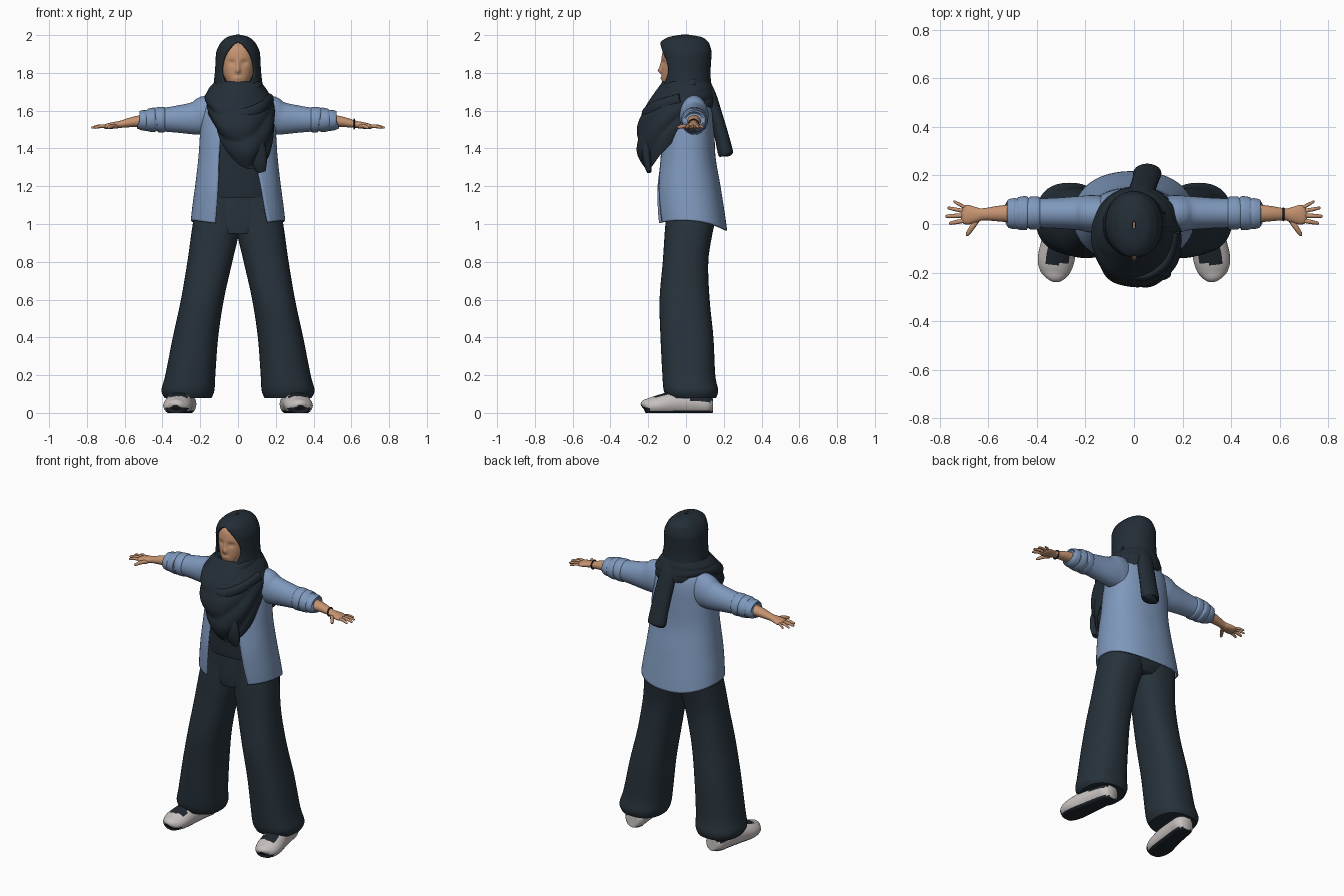
import bpy, bmesh
from math import sin, cos, asin, pi, exp, copysign
from mathutils import Vector

cube = bpy.data.objects.get("Cube")
if cube:
    bpy.data.objects.remove(cube, do_unlink=True)


def material(name, r, g, b):
    mat = bpy.data.materials.new(name)
    colour = [(c / 255) ** 2.2 for c in (r, g, b)] + [1]
    mat.use_nodes = True
    mat.diffuse_color = colour
    bsdf = next(n for n in mat.node_tree.nodes if n.type == "BSDF_PRINCIPLED")
    bsdf.inputs["Base Color"].default_value = colour
    return mat


SCARF = material("charcoal scarf", 40, 49, 57)
TROUSER = material("dark slate trousers", 43, 53, 61)
DENIM = material("soft blue denim", 126, 151, 187)
SKIN = material("warm skin", 196, 146, 112)
SHOE = material("pale grey shoe", 198, 192, 190)
SOLE = material("near black rubber", 37, 43, 50)


def resample(rows, steps=5):
    """Smooth Catmull-Rom interpolation through rows of numbers."""
    out = []
    for i in range(len(rows) - 1):
        quad = rows[max(i - 1, 0)], rows[i], rows[i + 1], rows[min(i + 2, len(rows) - 1)]
        for k in range(steps):
            t = k / steps
            out.append([b + t / 2 * (c - a + t * (2 * a - 5 * b + 4 * c - d + t * (3 * (b - c) + d - a)))
                        for a, b, c, d in zip(*quad)])
    return out + [list(rows[-1])]


def build(name, rings, mat, closed=True, caps=True, thick=0):
    """Bridge consecutive rings of points into one smooth object."""
    bm = bmesh.new()
    loops = [[bm.verts.new(p) for p in ring] for ring in rings]
    count = len(loops[0])
    for low, high in zip(loops, loops[1:]):
        for j in range(count if closed else count - 1):
            k = (j + 1) % count
            bm.faces.new((low[j], low[k], high[k], high[j]))
    if caps:
        bm.faces.new(loops[0][::-1])
        bm.faces.new(loops[-1])
    bmesh.ops.remove_doubles(bm, verts=bm.verts, dist=0.0002)
    bmesh.ops.recalc_face_normals(bm, faces=bm.faces)
    mesh = bpy.data.meshes.new(name)
    bm.to_mesh(mesh)
    bm.free()
    mesh.materials.append(mat)
    obj = bpy.data.objects.new(name, mesh)
    bpy.context.collection.objects.link(obj)
    bpy.ops.object.select_all(action="DESELECT")
    obj.select_set(True)
    bpy.context.view_layer.objects.active = obj
    bpy.ops.object.shade_smooth_by_angle(angle=1.0)
    if thick:
        solid = obj.modifiers.new("cloth thickness", "SOLIDIFY")
        solid.thickness, solid.offset = thick, 0
    return obj


def power(value, p):
    return copysign(abs(value) ** p, value)


def oval_point(t, half, front, back, p):
    """Point of a rounded cross-section, angle measured from the front."""
    mid, depth = (front + back) / 2, (back - front) / 2
    return half * power(sin(t), p), mid - depth * power(cos(t), p)


def column(name, rows, mat, p=0.85, n=40, side=1):
    """Upright loft from rows of z, x min, x max, y front, y back."""
    rings = []
    for z, x0, x1, front, back in resample(rows):
        points = [oval_point(2 * pi * j / n, (x1 - x0) / 2, front, back, p) for j in range(n)]
        rings.append([Vector((side * (x + (x0 + x1) / 2), y, z)) for x, y in points])
    return build(name, rings, mat)


def open_shell(name, rows, mat, p, hem=0, n=56):
    """Cloth shell open at the front: z, half width, front, back, right and left gap."""
    rings = []
    for z, half, front, back, right, left in resample(rows):
        start = asin(min(1, max(0, left) / half) ** (1 / p))
        end = 2 * pi - asin(min(1, max(0, right) / half) ** (1 / p))
        fade = hem * min(1, max(0, (1.2 - z) / 0.2))
        ring = []
        for j in range(n + 1):
            t = start + (end - start) * j / n
            x, y = oval_point(t, half, front, back, p)
            ring.append(Vector((x, y, z + fade * (sin(t) ** 2 - (1 - cos(t)) / 2))))
        rings.append(ring)
    return build(name, rings, mat, closed=False, caps=False, thick=0.01)


def tube(name, stations, mat, ref=(0, 0, 1), side=1, n=20, floor=False):
    """Oval tube along a path of x, y, z, half width, half height."""
    rows = resample(stations)
    centres = [Vector(r[:3]) for r in rows]
    rings = []
    for i, row in enumerate(rows):
        along = (centres[min(i + 1, len(rows) - 1)] - centres[max(i - 1, 0)]).normalized()
        across = along.cross(Vector(ref)).normalized()
        up = across.cross(along)
        ring = []
        for j in range(n):
            t = 2 * pi * j / n
            point = centres[i] + across * row[3] * cos(t) + up * row[4] * sin(t)
            ring.append(Vector((side * point.x, point.y, max(point.z, 0) if floor else point.z)))
        rings.append(ring)
    return build(name, rings, mat)


# Wide trousers
LEG = [(.08, .14, .39, -.10, .16), (.12, .125, .405, -.118, .17), (.2, .12, .385, -.125, .155),
       (.4, .105, .345, -.135, .145), (.6, .075, .302, -.14, .125), (.8, .03, .268, -.123, .118),
       (.95, -.005, .247, -.113, .14), (1.05, -.02, .23, -.105, .16), (1.16, -.02, .2, -.1, .14)]
SHOE_PATH = [(.33, -.228, .03, .02, .015), (.328, -.218, .035, .045, .035), (.325, -.19, .035, .065, .045),
             (.32, -.14, .04, .076, .056), (.305, -.05, .05, .07, .068), (.29, .05, .05, .064, .066),
             (.28, .11, .045, .06, .06), (.277, .14, .045, .04, .045)]
# Arms run outward along x
SLEEVE = [(.09, .04, 1.575, .07, .11), (.17, .042, 1.572, .077, .107), (.23, .045, 1.56, .07, .087),
          (.32, .045, 1.555, .063, .072), (.4, .045, 1.552, .06, .062)]
CUFF = [(.385, .045, 1.552, .055, .056), (.392, .045, 1.552, .067, .067), (.425, .045, 1.552, .068, .066),
        (.435, .045, 1.551, .062, .06), (.445, .045, 1.551, .07, .065), (.475, .043, 1.55, .067, .06),
        (.483, .043, 1.55, .061, .054), (.492, .043, 1.549, .064, .056), (.518, .043, 1.547, .058, .05),
        (.522, .043, 1.547, .045, .04)]
FOREARM = [(.48, .043, 1.546, .04, .036), (.55, .043, 1.541, .033, .028), (.62, .04, 1.528, .025, .019),
           (.645, .038, 1.524, .03, .018), (.68, .038, 1.519, .04, .016), (.7, .04, 1.516, .038, .013),
           (.71, .041, 1.515, .028, .008)]
FINGERS = [("little", .69, .065, .74, .092, .007), ("ring", .695, .052, .764, .066, .008),
           ("middle", .7, .035, .772, .032, .009), ("index", .695, .015, .757, .003, .009),
           ("thumb", .645, .018, .687, -.043, .011)]
for label, side in (("left", 1), ("right", -1)):
    column(label + "_trouser_leg", LEG, TROUSER, side=side)
    shoe = tube(label + "_shoe", SHOE_PATH, SHOE, side=side, n=32, floor=True)
    shoe.data.materials.append(SOLE)
    for face in shoe.data.polygons:
        x, y, z = face.center
        laces = z > .06 and y > -.165 and abs(abs(x) - .315) < .045
        face.material_index = int(z < .01 or laces or (y < -.19 and z < .03))
    tube(label + "_sleeve", SLEEVE, DENIM, side=side, n=32)
    tube(label + "_rolled_cuff", CUFF, DENIM, side=side, n=32)
    tube(label + "_forearm_and_palm", FOREARM, SKIN, side=side)
    for finger, x0, y0, x1, y1, r in FINGERS:
        mid = ((x0 + x1) / 2, (y0 + y1) / 2, 1.518, r, r)
        tube(label + "_" + finger + "_finger",
             [(x0, y0, 1.516, r, r), mid, (x1, y1, 1.51, r * .7, r * .7), (x1 + .003, y1, 1.509, .001, .001)],
             SKIN, side=side, n=10)
column("trouser_waist", [(.95, -.12, .12, -.105, .12), (1.03, -.215, .215, -.106, .16),
                         (1.2, -.19, .19, -.1, .13)], TROUSER)
bpy.ops.mesh.primitive_torus_add(location=(.615, .04, 1.529), rotation=(0, pi / 2, 0),
                                 major_radius=.025, minor_radius=.004)
bracelet = bpy.context.object
bracelet.name = "bracelet"
bracelet.data.materials.append(SOLE)

# Inner top and open jacket
column("inner_top", [(1.145, -.19, .19, -.115, .13), (1.16, -.195, .195, -.12, .135),
                     (1.35, -.18, .18, -.122, .13), (1.5, -.17, .17, -.12, .12),
                     (1.62, -.13, .13, -.08, .1), (1.75, -.06, .06, -.05, .07)], SCARF)
open_shell("jacket", [(1.0, .245, -.155, .213, .12, .155), (1.08, .237, -.16, .2, .113, .14),
                      (1.2, .222, -.16, .178, .105, .12), (1.35, .205, -.14, .152, .1, .09),
                      (1.48, .196, -.125, .146, .09, .08), (1.58, .187, -.1, .142, .07, .07),
                      (1.65, .16, -.075, .13, .05, .05), (1.69, .11, -.05, .11, .03, .03),
                      (1.72, .07, -.03, .09, .02, .02)], DENIM, .88, hem=.035)

# Face with nose, lips, brow and eye sockets
face = column("face", [(1.7, -.02, .02, -.09, .0), (1.722, -.04, .04, -.117, .02), (1.75, -.058, .058, -.126, .03),
                       (1.79, -.078, .078, -.128, .05), (1.84, -.088, .088, -.128, .06),
                       (1.89, -.088, .088, -.128, .06), (1.94, -.075, .075, -.112, .05),
                       (1.975, -.03, .03, -.06, .02)], SKIN, p=.95, n=96)


def bump(x, z, at_x, at_z, wide, tall):
    return exp(-((x - at_x) / wide) ** 2 - ((z - at_z) / tall) ** 2)


for vert in face.data.vertices:
    x, y, z = abs(vert.co.x), vert.co.y, vert.co.z
    if y < -.04:
        vert.co.y -= (.022 * bump(x, z, 0, 1.812, .012, .014) + .01 * bump(x, z, 0, 1.84, .009, .02)
                      + .007 * bump(x, z, 0, 1.772, .02, .009) - .011 * bump(x, z, .034, 1.855, .018, .012))

# Head covering, open around the face
open_shell("scarf_hood", [(1.68, .13, -.125, .13, 0, 0), (1.715, .128, -.13, .13, .02, .02),
                          (1.735, .125, -.13, .13, .055, .055), (1.77, .121, -.125, .126, .075, .075),
                          (1.81, .117, -.125, .125, .083, .083), (1.86, .114, -.13, .128, .077, .077),
                          (1.91, .11, -.135, .13, .056, .056), (1.95, .092, -.133, .12, .022, .022),
                          (1.965, .08, -.125, .11, 0, 0), (1.985, .055, -.09, .08, 0, 0),
                          (1.998, .006, -.02, .01, 0, 0)], SCARF, .95)

# Draped scarf body with slanted hem and diagonal folds
rings = []
for v, half, front, back in resample([(0, .118, -.12, .125), (.2, .148, -.18, .135), (.4, .17, -.23, .14),
                                      (.6, .175, -.25, .147), (.8, .168, -.245, .15), (1, .15, -.215, .15)], 9):
    ring = []
    for j in range(96):
        t = 2 * pi * j / 96
        x, y = oval_point(t, half, front, back, .92)
        hem = 1.63 - .34 * ((1 + cos(t - .35)) / 2) ** 2
        fold = 1 + v * (.09 * abs(sin(9 * v + 1.5 * sin(t) + t)) - .04 + .02 * sin(7 * t))
        ring.append(Vector((x * fold + .02 * v, y * (fold if y < 0 else 1), 1.75 + (hem - 1.75) * v)))
    rings.append(ring)
build("draped_scarf", rings, SCARF, caps=False, thick=.012)

# Scarf wraps, hanging front end and back tail
for name, path in (("neck_wrap", [(-.11, .06, 1.71), (-.1, -.07, 1.7), (0, -.135, 1.685), (.1, -.08, 1.72), (.11, .05, 1.74)]),
                   ("upper_chest_fold", [(-.13, .0, 1.68), (-.1, -.13, 1.62), (.02, -.215, 1.58), (.13, -.16, 1.62), (.17, -.03, 1.66)]),
                   ("lower_chest_fold", [(-.14, -.06, 1.6), (-.08, -.2, 1.51), (.03, -.235, 1.46), (.13, -.18, 1.5), (.175, -.06, 1.6)])):
    tube(name, [(*p, .02, .032) for p in path], SCARF)
tube("hanging_scarf_end", [(.06, -.205, 1.5, .05, .02), (.09, -.21, 1.4, .055, .025),
                           (.11, -.205, 1.33, .045, .022), (.125, -.195, 1.275, .022, .012)], SCARF, ref=(0, 1, 0))
tube("scarf_back_tail", [(.0, .095, 1.76, .05, .025), (.025, .125, 1.68, .055, .035), (.04, .16, 1.57, .055, .035),
                         (.05, .19, 1.46, .056, .038), (.055, .21, 1.375, .058, .04),
                         (.055, .212, 1.368, .045, .028)], SCARF, ref=(0, 1, 0))
